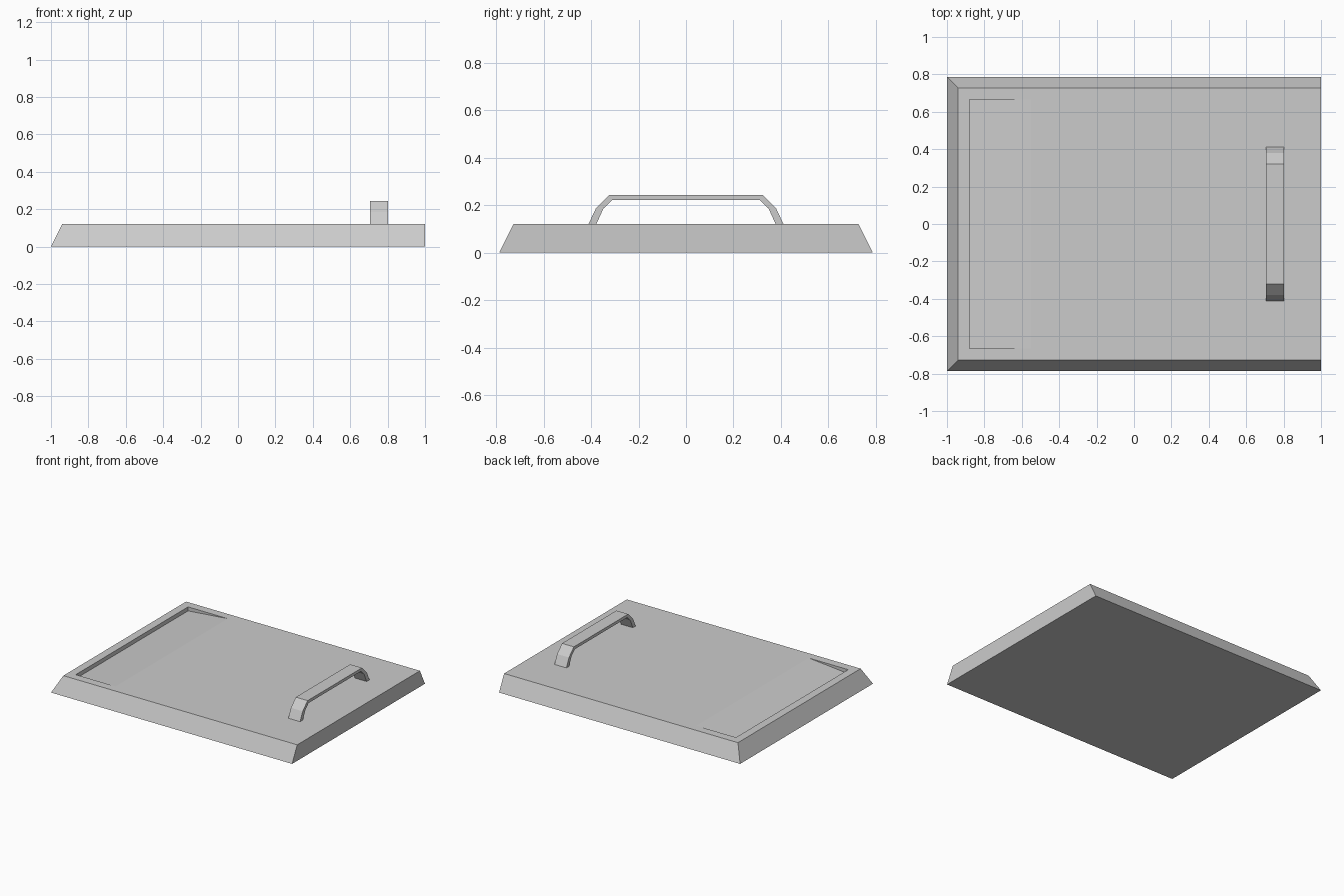
import bpy, bmesh

if "Cube" in bpy.data.objects:
    bpy.data.objects.remove(bpy.data.objects["Cube"])


def make_object(name, bm):
    bmesh.ops.recalc_face_normals(bm, faces=bm.faces)
    mesh = bpy.data.meshes.new(name)
    bm.to_mesh(mesh)
    bm.free()
    obj = bpy.data.objects.new(name, mesh)
    bpy.context.collection.objects.link(obj)
    return obj


def prism(name, profile, offset):
    """Extrude a closed 3D profile along an offset."""
    bm = bmesh.new()
    face = bm.faces.new([bm.verts.new(p) for p in profile])
    new = bmesh.ops.extrude_face_region(bm, geom=[face], use_keep_orig=True)["geom"]
    verts = [g for g in new if isinstance(g, bmesh.types.BMVert)]
    bmesh.ops.translate(bm, verts=verts, vec=offset)
    return make_object(name, bm)


# Slab: bevelled on three sides, straight on the right
W, H, B = 0.787, 0.12, 0.06
bm = bmesh.new()
bmesh.ops.create_cube(bm, size=2)
for v in bm.verts:
    top = v.co.z > 0
    inset = B if top else 0
    v.co.y *= W - inset
    if v.co.x < 0:
        v.co.x += inset
    v.co.z = H if top else 0
slab = make_object("slab", bm)

# Shallow ramped recess, deepest at the left and running out to the top
D, X0, X1, RY = 0.03, -0.88, -0.55, 0.665
slope = D / (X1 - X0)
lift = 0.01
cutter = prism("recess_cutter", [(X0, -RY, H - D), (X1 + lift / slope, -RY, H + lift),
                                 (X0, -RY, H + lift)], (0, 2 * RY, 0))
cutter.hide_render = True
mod = slab.modifiers.new("recess", 'BOOLEAN')
mod.operation = 'DIFFERENCE'
mod.solver = 'EXACT'
mod.object = cutter
bpy.context.view_layer.objects.active = slab
bpy.ops.object.modifier_apply(modifier=mod.name)
bpy.data.objects.remove(cutter)

# Handle: arched strap, half profile mirrored across y
outer = [(0.411, H), (0.38, 0.186), (0.322, 0.244)]
inner = [(0.378, H), (0.348, 0.186), (0.31, 0.222)]
half = lambda pts, s: [(0.705, s * y, z) for y, z in pts]
profile = half(outer, -1) + half(outer, 1)[::-1] + half(inner, 1) + half(inner, -1)[::-1]
prism("handle", profile, (0.098, 0, 0))
